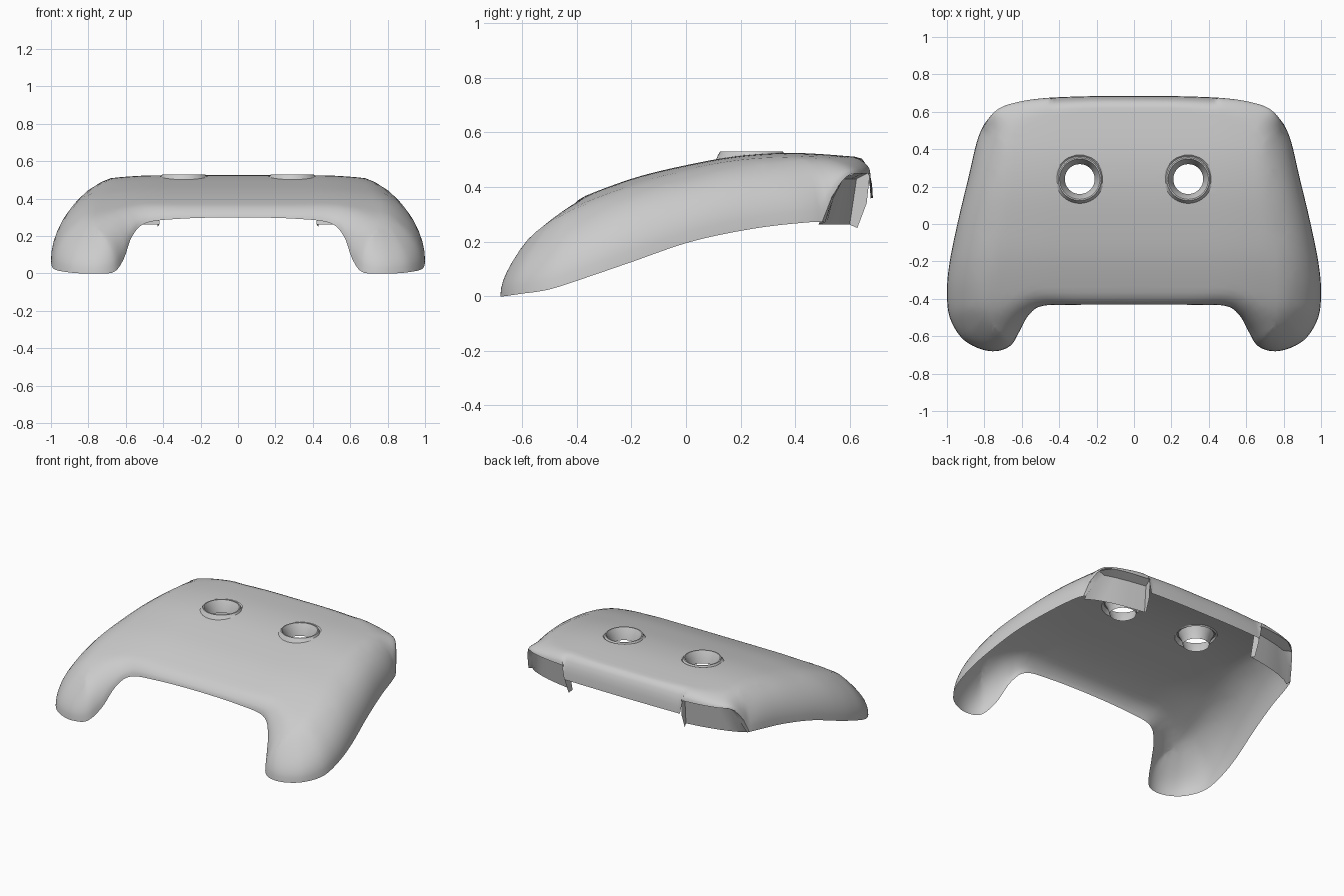
import bpy, bmesh, math
from mathutils import Vector
from mathutils.geometry import delaunay_2d_cdt, intersect_point_line

if "Cube" in bpy.data.objects:
    bpy.data.objects.remove(bpy.data.objects["Cube"])

WELL, HOLE_R = (0.29, 0.24), 0.13

# right half of the outline: x, y, rim height, width of the rounded edge
HALF = [(0, .685, .36, .055), (.25, .683, .36, .055), (.48, .673, .355, .07), (.63, .65, .33, .11),
        (.73, .612, .30, .15), (.80, .53, .275, .18), (.84, .44, .27, .20), (.885, .25, .248, .22),
        (.94, .02, .20, .26), (.985, -.20, .125, .28), (1, -.36, .07, .30), (.985, -.50, .025, .30),
        (.92, -.61, .008, .30), (.83, -.665, 0, .28), (.74, -.68, 0, .25), (.66, -.65, .01, .20),
        (.61, -.57, .08, .17), (.565, -.49, .20, .12), (.49, -.438, .27, .07), (.30, -.432, .293, .06),
        (0, -.43, .30, .06)]
# crown height along y
CROWN = [(-.70, .215), (-.55, .28), (-.43, .342), (-.2, .43), (0, .48), (.2, .515), (.4, .525), (.7, .505)]


def notch(y):
    return .45 - .18 * (max(0, .62 - y) / .12) ** 2


def crown(x, y):
    drop = .024 * min(max((abs(x) - .4) / .35, 0), 1) ** 2
    for i in range(len(CROWN) - 1):
        (a, za), (b, zb) = CROWN[i], CROWN[i + 1]
        if y <= b:
            za_p, zb_n = CROWN[max(i - 1, 0)], CROWN[min(i + 2, len(CROWN) - 1)]
            ma, mb = (zb - za_p[1]) / (b - za_p[0]), (zb_n[1] - za) / (zb_n[0] - a)
            t, h = (y - a) / (b - a), b - a
            return ((2*t**3 - 3*t*t + 1) * za + (t**3 - 2*t*t + t) * h * ma
                    + (3*t*t - 2*t**3) * zb + (t**3 - t*t) * h * mb) - drop
    return CROWN[-1][1] - drop


def make_object(name, bm, angle=35):
    mesh = bpy.data.meshes.new(name)
    bm.to_mesh(mesh)
    bm.free()
    ob = bpy.data.objects.new(name, mesh)
    bpy.context.collection.objects.link(ob)
    bpy.ops.object.select_all(action='DESELECT')
    ob.select_set(True)
    bpy.context.view_layer.objects.active = ob
    bpy.ops.object.shade_smooth_by_angle(angle=math.radians(angle))
    return ob


# smooth closed outline, with the rim raised over the trigger openings
loop = [Vector(p) for p in HALF]
loop += [Vector((-p[0],) + p[1:]) for p in HALF[-2:0:-1]]
outline = []
n = len(loop)
for i in range(n):
    p0, p1, p2, p3 = (loop[(i + k) % n] for k in (-1, 0, 1, 2))
    steps = math.ceil((p2.xy - p1.xy).length / .02)
    for s in range(steps):
        t = s / steps
        q = .5 * (2*p1 + (p2 - p0)*t + (2*p0 - 5*p1 + 4*p2 - p3)*t*t + (3*p1 - p0 - 3*p2 + p3)*t**3)
        if q.y > .5 and abs(q.x) > .44:
            q.z = max(q.z, notch(q.y))
        outline.append(q)
N = len(outline)
flat = [Vector((q.x, q.y)) for q in outline]


def edge_distance(p):
    near = min(range(N), key=lambda i: (flat[i] - p).length_squared)
    best = 9
    for a, b in ((near - 1, near), (near, (near + 1) % N)):
        c, t = intersect_point_line(p, flat[a], flat[b])
        c = flat[a].lerp(flat[b], min(max(t, 0), 1))
        best = min(best, (c - p).length)
    return best


def inside(p):
    hit = False
    for i in range(N):
        a, b = flat[i - 1], flat[i]
        if (a.y > p.y) != (b.y > p.y) and p.x < a.x + (p.y - a.y) / (b.y - a.y) * (b.x - a.x):
            hit = not hit
    return hit


def height(p):
    d = edge_distance(p)
    total = rim = width = 0
    for q, f in zip(outline, flat):
        k = 1 / ((f - p).length_squared + 1e-6) ** 2
        total += k
        rim += k * q.z
        width += k * q.w
    rim, width = rim / total, width / total
    u = 1 - min(d / width, 1)
    return rim + (crown(p.x, p.y) - rim) * math.sqrt(1 - u * u)


def near_well(p, r):
    return (Vector((abs(p.x), p.y)) - Vector(WELL)).length < r


def circle_point(side, r, k):
    a = math.tau * k / 40
    return Vector((side * WELL[0] + r * math.cos(a), WELL[1] + r * math.sin(a)))


# shell: plan points in rings along the edge, then a grid over the middle
points = list(flat)
edges = [(i, (i + 1) % N) for i in range(N)]
for side in (1, -1):
    start = len(points)
    for k in range(40):
        points.append(circle_point(side, HOLE_R, k))
        edges.append((start + k, start + (k + 1) % 40))
for d in (.003, .01, .022, .04, .065, .095, .13):
    for i in range(N):
        tangent = (flat[(i + 1) % N] - flat[i - 1]).normalized()
        p = flat[i] + Vector((tangent.y, -tangent.x)) * d
        if inside(p) and edge_distance(p) > .97 * d and not near_well(p, .15):
            points.append(p)
for ix in range(-25, 26):
    for iy in range(-17, 18):
        p = Vector((ix * .04, iy * .04))
        if inside(p) and edge_distance(p) > .15 and not near_well(p, .15):
            points.append(p)
verts, _, faces, *_ = delaunay_2d_cdt(points, edges, [], 1, 1e-5)
bm = bmesh.new()
bv = [bm.verts.new((p.x, p.y, height(p))) for p in verts]
for f in faces:
    c = sum((verts[i] for i in f), Vector((0, 0))) / len(f)
    if inside(c) and not near_well(c, HOLE_R - .002):
        bm.faces.new([bv[i] for i in f])
bmesh.ops.delete(bm, geom=[v for v in bm.verts if not v.link_faces], context='VERTS')
make_object("controller_shell", bm, 50)

# trigger pocket: plan path of the leaning panel and of the opening edge
PANEL = [(.81, .51), (.765, .54), (.71, .563), (.64, .585), (.55, .605), (.43, .625)]
OPENING = [(.818, .50), (.80, .535), (.765, .58), (.69, .632), (.57, .661), (.44, .675)]

for side, label in ((1, "right"), (-1, "left")):
    # stick well: raised collar that follows the shell, with a conical bore
    bm = bmesh.new()
    rings = []
    for r, z in ((HOLE_R, None), (.122, .518), (.115, .53), (.108, .53), (.09, .495), (.08, .455)):
        ring = []
        for k in range(40):
            p = circle_point(side, r, k)
            ring.append(bm.verts.new((p.x, p.y, height(p) if z is None else z)))
        rings.append(ring)
    for a, b in zip(rings, rings[1:]):
        for k in range(40):
            m = (k + 1) % 40
            bm.faces.new((a[k], a[m], b[m], b[k]))
    make_object(label + "_stick_well", bm)

    # back panel and roof of the pocket
    bm = bmesh.new()
    cols = []
    for (qx, qy), (ox, oy) in zip(PANEL, OPENING):
        z = notch(oy)
        cols.append([bm.verts.new(v) for v in ((side * (qx - .01), qy - .025, .262),
                                               (side * qx, qy, min(.43, z)),
                                               (side * ox, oy, z + .005))])
    for a, b in zip(cols, cols[1:]):
        for k in range(2):
            bm.faces.new((a[k], b[k], b[k + 1], a[k + 1]))
    # inner side wall
    low = bm.verts.new((side * .43, .628, .25))
    mid = bm.verts.new((side * .432, .662, .34))
    bm.faces.new((cols[-1][0], low, mid, cols[-1][2], cols[-1][1]))
    bmesh.ops.recalc_face_normals(bm, faces=bm.faces)
    make_object(label + "_trigger_pocket", bm)
